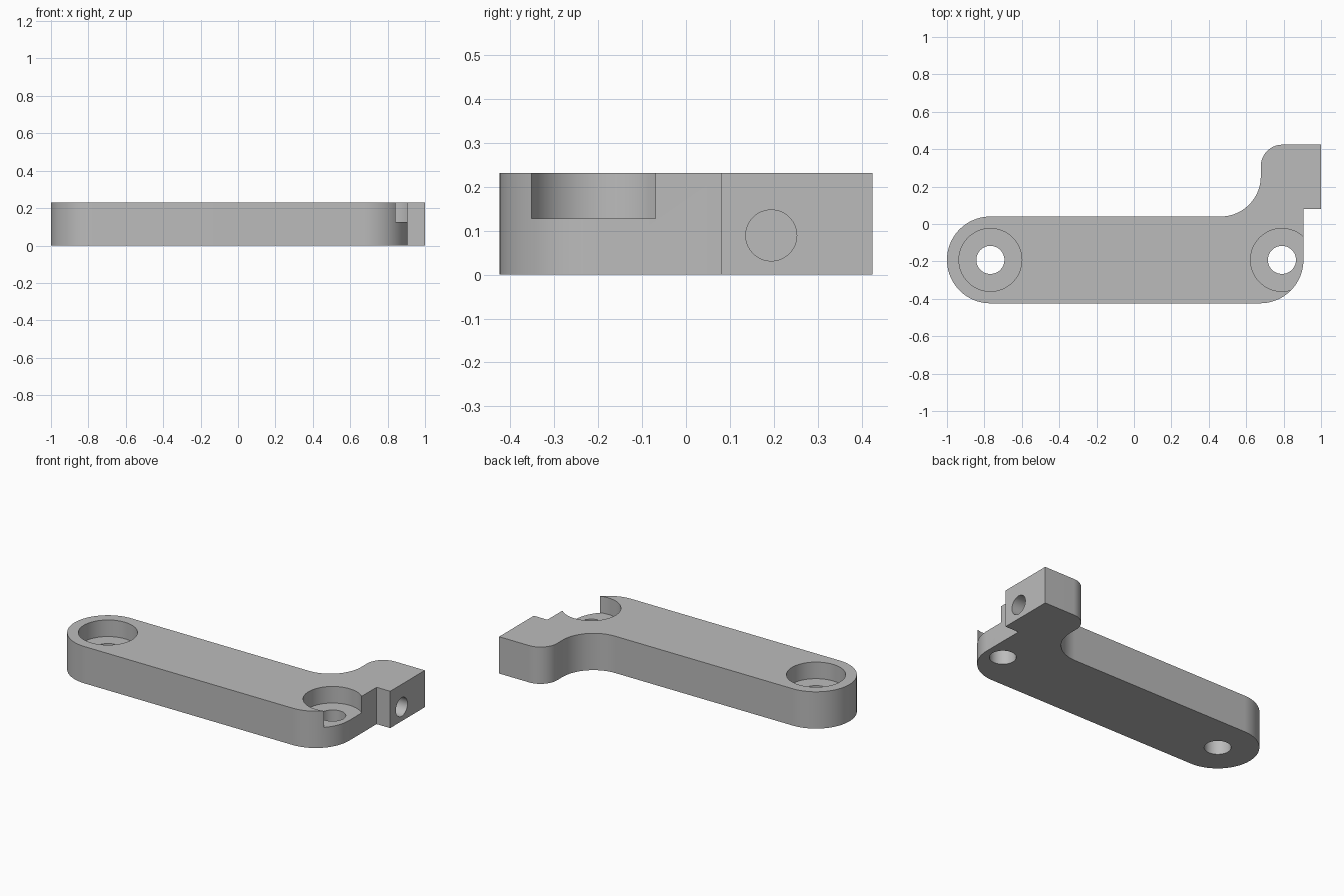
import bpy
import bmesh
from math import cos, sin, radians, pi
from mathutils import Matrix, Vector

HEIGHT = 0.231
AXIS_Y = -0.192      # line through both screw holes
CAP_R = 0.232        # rounded end radius

cube = bpy.data.objects.get("Cube")
if cube:
    bpy.data.objects.remove(cube, do_unlink=True)

grey = bpy.data.materials.new("grey")
grey.use_nodes = True
grey.diffuse_color = (0.5, 0.5, 0.5, 1)
grey.node_tree.nodes["Principled BSDF"].inputs["Base Color"].default_value = (0.5, 0.5, 0.5, 1)


def arc(cx, cy, r, start, end, steps=24):
    angles = [radians(start + (end - start) * i / steps) for i in range(steps + 1)]
    return [(cx + r * cos(a), cy + r * sin(a)) for a in angles]


def make_object(name, bm):
    mesh = bpy.data.meshes.new(name)
    bmesh.ops.recalc_face_normals(bm, faces=bm.faces)
    bm.to_mesh(mesh)
    bm.free()
    mesh.materials.append(grey)
    obj = bpy.data.objects.new(name, mesh)
    bpy.context.collection.objects.link(obj)
    return obj


def drill(target, center, radius, depth, rotation=Matrix()):
    """Cut a round hole whose axis is centred on the given point."""
    bm = bmesh.new()
    bmesh.ops.create_cone(bm, cap_ends=True, segments=64, radius1=radius,
                          radius2=radius, depth=depth,
                          matrix=Matrix.Translation(Vector(center)) @ rotation)
    cutter = make_object("hole_cutter", bm)
    cutter.hide_render = True
    mod = target.modifiers.new("hole", 'BOOLEAN')
    mod.operation = 'DIFFERENCE'
    mod.solver = 'EXACT'
    mod.object = cutter
    bpy.ops.object.modifier_apply(modifier=mod.name)
    bpy.data.objects.remove(cutter, do_unlink=True)


# Bracket outline: rounded arm, stepped clamp block, concave fillet back to the arm
outline = arc(-0.768, AXIS_Y, CAP_R, 90, 270, 48)
outline += arc(0.674, AXIS_Y, CAP_R, -90, 0)
outline += [(0.906, 0.08), (1.0, 0.08), (1.0, 0.424)]
outline += arc(0.793, 0.309, 0.115, 90, 180)
outline += arc(0.463, 0.255, 0.215, 0, -90)

bm = bmesh.new()
base = bm.faces.new([bm.verts.new((x, y, 0)) for x, y in outline])
side = bmesh.ops.extrude_face_region(bm, geom=[base])["geom"]
bmesh.ops.translate(bm, vec=(0, 0, HEIGHT),
                    verts=[v for v in side if isinstance(v, bmesh.types.BMVert)])
bracket = make_object("bracket_arm", bm)
bpy.context.view_layer.objects.active = bracket
bracket.select_set(True)

# Counterbored screw holes; the right pocket breaks out through the end wall
for x in (-0.768, 0.791):
    drill(bracket, (x, AXIS_Y, 0.127 + 0.25), 0.168, 0.5)
    drill(bracket, (x, AXIS_Y, 0.1), 0.075, 0.6)

# Blind hole in the end of the clamp block
drill(bracket, (1.0, 0.194, 0.089), 0.058, 0.44, Matrix.Rotation(pi / 2, 4, 'Y'))

bpy.ops.object.shade_smooth_by_angle(angle=radians(30))
